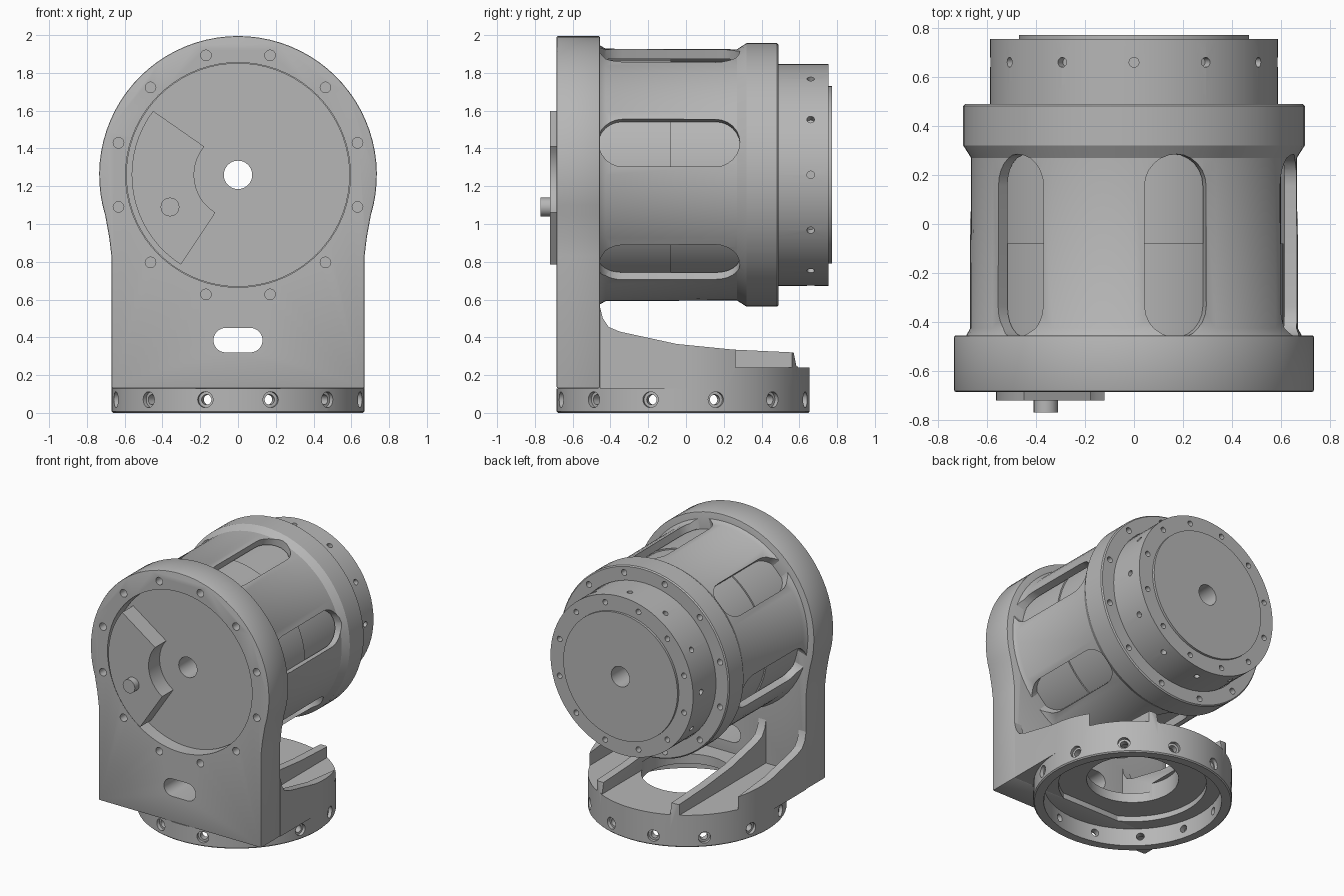
import bpy, bmesh
from math import sin, cos, pi, radians
from mathutils import Vector, Matrix

if "Cube" in bpy.data.objects:
    bpy.data.objects.remove(bpy.data.objects["Cube"])

AXIS_Z = 1.26          # height of the drum axis
BASE_Y = -0.015        # centre of the round base
SEG = 72

grey = bpy.data.materials.new("machined grey")
grey.use_nodes = True
grey.diffuse_color = (0.47, 0.47, 0.47, 1)
grey.node_tree.nodes["Principled BSDF"].inputs["Base Color"].default_value = grey.diffuse_color


def make(name, bm):
    bmesh.ops.recalc_face_normals(bm, faces=bm.faces)
    mesh = bpy.data.meshes.new(name)
    bm.to_mesh(mesh)
    bm.free()
    mesh.materials.append(grey)
    obj = bpy.data.objects.new(name, mesh)
    bpy.context.collection.objects.link(obj)
    return obj


def lathe(name, profile, place):
    """Spin a closed (radius, height) loop; place maps (u, v, height) to space."""
    bm = bmesh.new()
    rings = []
    for i in range(SEG):
        a = 2 * pi * i / SEG
        rings.append([bm.verts.new(place(r * cos(a), r * sin(a), h)) for r, h in profile])
    n = len(profile)
    for i in range(SEG):
        p, q = rings[i], rings[(i + 1) % SEG]
        for j in range(n):
            k = (j + 1) % n
            bm.faces.new((p[j], q[j], q[k], p[k]))
    return make(name, bm)


def prism(bm, outline, lo, hi, place):
    ends = [[bm.verts.new(place(a, b, t)) for a, b in outline] for t in (lo, hi)]
    n = len(outline)
    for e in ends:
        bm.faces.new(e)
    for i in range(n):
        j = (i + 1) % n
        bm.faces.new((ends[0][i], ends[0][j], ends[1][j], ends[1][i]))


def rod(bm, radius, start, end):
    start, end = Vector(start), Vector(end)
    d = end - start
    m = Matrix.Translation((start + end) / 2) @ d.to_track_quat('Z', 'Y').to_matrix().to_4x4()
    bmesh.ops.create_cone(bm, cap_ends=True, segments=20, radius1=radius, radius2=radius,
                          depth=d.length, matrix=m)


def boolean(obj, bm, operation='DIFFERENCE'):
    cutter = make("cutter", bm)
    cutter.hide_render = True
    mod = obj.modifiers.new("cut", 'BOOLEAN')
    mod.operation, mod.object, mod.solver = operation, cutter, 'EXACT'
    graph = bpy.context.evaluated_depsgraph_get()
    old = obj.data
    obj.data = bpy.data.meshes.new_from_object(obj.evaluated_get(graph))
    obj.modifiers.clear()
    bpy.data.meshes.remove(old)
    bpy.data.objects.remove(cutter)


def arc(r, a0, a1, n, cx=0, cy=0):
    angles = [radians(a0 + (a1 - a0) * i / n) for i in range(n + 1)]
    return [(cx + r * cos(a), cy + r * sin(a)) for a in angles]


def along_y(u, v, h): return (u, h, AXIS_Z + v)
def along_z(u, v, h): return (u, BASE_Y + v, h)
def front(x, z, y): return (x, y, z)
def side(y, z, x): return (x, y, z)
def plan(x, y, z): return (x, y, z)


def on_drum(r, deg, y): return (r * cos(radians(deg)), y, AXIS_Z + r * sin(radians(deg)))


def on_base(r, deg, z): return (r * cos(radians(deg)), BASE_Y + r * sin(radians(deg)), z)


def box(bm, x0, x1, y0, y1, z0, z1):
    prism(bm, [(x0, y0), (x1, y0), (x1, y1), (x0, y1)], z0, z1, plan)


def stadium(half_w, lo, hi):
    return arc(half_w, 0, 180, 12, 0, hi - half_w) + arc(half_w, 180, 360, 12, 0, lo + half_w)


# Yoke plate: round head running into a straight-sided foot
bm = bmesh.new()
prism(bm, arc(0.735, -17, 197, 48, 0, AXIS_Z) +
      [(-0.682, 0.93), (-0.67, 0.83), (-0.67, 0.13), (0.67, 0.13), (0.67, 0.83), (0.682, 0.93)],
      -0.685, -0.455, front)
plate = make("yoke_plate", bm)
bev = plate.modifiers.new("soft edge", 'BEVEL')
bev.width, bev.segments, bev.limit_method = 0.008, 2, 'ANGLE'
bm = bmesh.new()
prism(bm, arc(0.595, 0, 355, 71, 0, AXIS_Z), -0.8, -0.3, front)
prism(bm, [(b - 0.0, a + 0.385) for a, b in stadium(0.065, -0.13, 0.13)], -0.8, -0.3, front)
for k in range(12):
    rod(bm, 0.028, on_drum(0.655, 15 + 30 * k, -0.8), on_drum(0.655, 15 + 30 * k, -0.6))
boolean(plate, bm)

# Yoke foot: sloping side profile trimmed to a rounded footprint
bm = bmesh.new()
prism(bm, [(-0.455, 0.13), (-0.455, 0.56), (-0.44, 0.50), (-0.41, 0.455), (-0.35, 0.43),
           (-0.05, 0.365), (0.25, 0.335), (0.57, 0.32), (0.585, 0.245), (0.8, 0.245), (0.8, 0.13)],
      -0.8, 0.8, side)
foot = make("yoke_foot", bm)
bm = bmesh.new()
prism(bm, arc(0.67, 0, 180, SEG // 2, 0, BASE_Y) + [(-0.67, -0.6), (0.67, -0.6)], 0, 1, plan)
boolean(foot, bm, 'INTERSECT')
# Pockets between the ribs, with the stepped bore underneath
bm = bmesh.new()
box(bm, -0.28, 0.28, -0.47, 0.9, 0.24, 0.9)
for s in (-1, 1):
    box(bm, *sorted((s * 0.34, s * 0.61)), -0.47, 0.9, 0.24, 0.9)
boolean(foot, bm)
for radius, top in ((0.5, 0.17), (0.31, 0.3)):
    bm = bmesh.new()
    prism(bm, arc(radius, 0, 355, 71, 0, BASE_Y), 0, top, plan)
    boolean(foot, bm)

# Base ring with counterbored radial screw holes
ring = lathe("base_ring", [(0.6, 0), (0.662, 0), (0.67, 0.008), (0.67, 0.13), (0.6, 0.13)], along_z)
for radius, inner in ((0.042, 0.645), (0.027, 0.5)):
    bm = bmesh.new()
    for k in range(12):
        rod(bm, radius, on_base(inner, 15 + 30 * k, 0.07), on_base(0.8, 15 + 30 * k, 0.07))
    boolean(ring, bm)

# Drum shell with rear flange and six long windows
shell = lathe("drum_shell", [(0.615, -0.455), (0.685, -0.455), (0.668, -0.425), (0.665, 0.27),
                             (0.697, 0.32), (0.697, 0.482), (0.689, 0.49), (0.59, 0.49),
                             (0.59, 0.4), (0.615, 0.4)], along_y)
bm = bmesh.new()
for k in range(6):
    turn = Matrix.Rotation(radians(15 + 60 * k), 3, 'Y')
    prism(bm, stadium(0.13, -0.465, 0.285), 0.4, 0.9,
          lambda u, y, r: turn @ Vector((u, y, r)) + Vector((0, 0, AXIS_Z)))
boolean(shell, bm)
bm = bmesh.new()
for k in range(12):
    rod(bm, 0.022, on_drum(0.645, 15 + 30 * k, 0.42), on_drum(0.645, 15 + 30 * k, 0.6))
boolean(shell, bm)

# Inner core and rear cap, bored through the middle
core = lathe("drum_core", [(0.075, -0.59), (0.592, -0.59), (0.592, -0.455), (0.61, -0.455),
                           (0.61, -0.08), (0.6, -0.08), (0.6, 0.4), (0.587, 0.4), (0.587, 0.755),
                           (0.47, 0.755), (0.47, 0.772), (0.075, 0.772)], along_y)
bm = bmesh.new()
for k in range(12):
    rod(bm, 0.02, on_drum(0.545, 30 * k, 0.66), on_drum(0.7, 30 * k, 0.66))
    rod(bm, 0.02, on_drum(0.53, 15 + 30 * k, 0.7), on_drum(0.53, 15 + 30 * k, 0.9))
boolean(core, bm)

# Front sector block and its pin
bm = bmesh.new()
prism(bm, arc(0.563, 143, 237.5, 18, 0, AXIS_Z) + arc(0.233, 239, 140, 10, 0, AXIS_Z),
      -0.72, -0.58, front)
make("sector_block", bm)
bm = bmesh.new()
rod(bm, 0.05, (-0.36, -0.71, 1.09), (-0.36, -0.77, 1.09))
make("block_pin", bm)

# Smooth round surfaces, crisp edges
for obj in bpy.context.collection.objects:
    if obj.type == 'MESH' and obj.data.materials and obj.data.materials[0] == grey:
        obj.data.shade_smooth()
        obj.data.set_sharp_from_angle(angle=radians(30))
